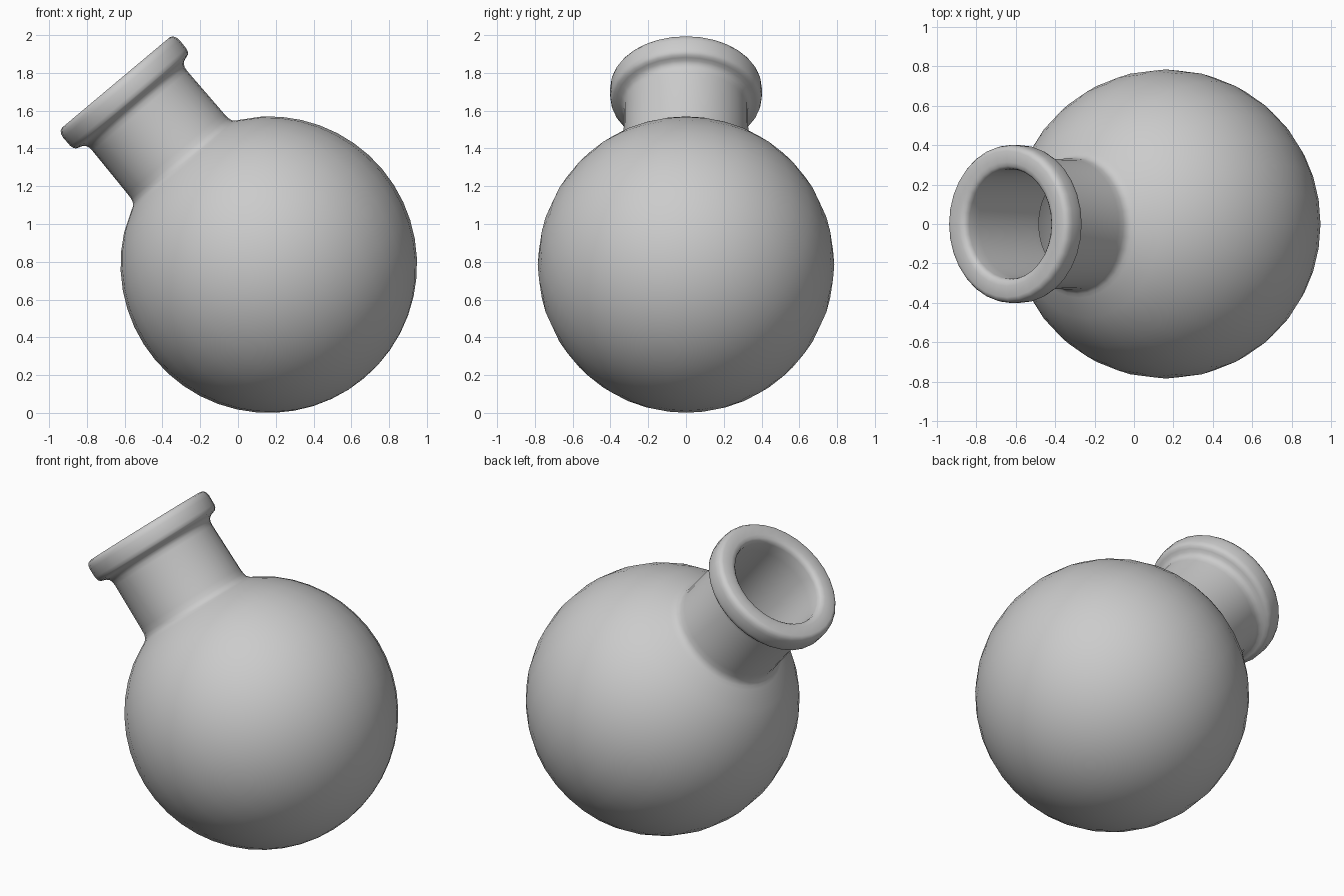
import bpy, bmesh
from math import sin, cos, pi, radians
from mathutils import Matrix

if "Cube" in bpy.data.objects:
    bpy.data.objects.remove(bpy.data.objects["Cube"])

SEG = 32        # divisions around the neck axis
R = 0.785       # bulb radius

# Round bulb: arc from the bottom pole up to the neck joint (r, h along the axis)
RINGS = 24
profile = []
for i in range(1, RINGS):
    a = pi * i / RINGS
    if a < radians(150):
        profile.append((R * sin(a), -R * cos(a)))

# Neck fillet, straight neck, rolled lip, then the inner bore (left open at the bottom)
profile += [
    (0.375, 0.686), (0.355, 0.697), (0.341, 0.712), (0.334, 0.735), (0.332, 0.77),
    (0.328, 1.06), (0.330, 1.085), (0.338, 1.103), (0.352, 1.115), (0.370, 1.121),
    (0.386, 1.127), (0.396, 1.139), (0.401, 1.158),
    (0.402, 1.215), (0.398, 1.236), (0.388, 1.252), (0.372, 1.259),
    (0.315, 1.259), (0.295, 1.254), (0.283, 1.243), (0.278, 1.225),
    (0.276, 1.15), (0.276, 0.72), (0.278, 0.675),
]

# Flask: spin the profile, outside faces outward
bm = bmesh.new()
pole = bm.verts.new((0, 0, -R))
rings = [[bm.verts.new((r * cos(2 * pi * k / SEG), r * sin(2 * pi * k / SEG), h))
          for k in range(SEG)] for r, h in profile]
for k in range(SEG):
    n = (k + 1) % SEG
    bm.faces.new((pole, rings[0][n], rings[0][k]))
    for lo, hi in zip(rings, rings[1:]):
        bm.faces.new((lo[k], lo[n], hi[n], hi[k]))
for f in bm.faces:
    f.smooth = True

# Tilt the neck to the left and stand the bulb on the ground
bm.transform(Matrix.Translation((0.163, 0, R)) @ Matrix.Rotation(radians(-40), 4, 'Y'))
mesh = bpy.data.meshes.new("round_flask")
bm.to_mesh(mesh)
bm.free()
flask = bpy.data.objects.new("round_flask", mesh)
bpy.context.collection.objects.link(flask)
